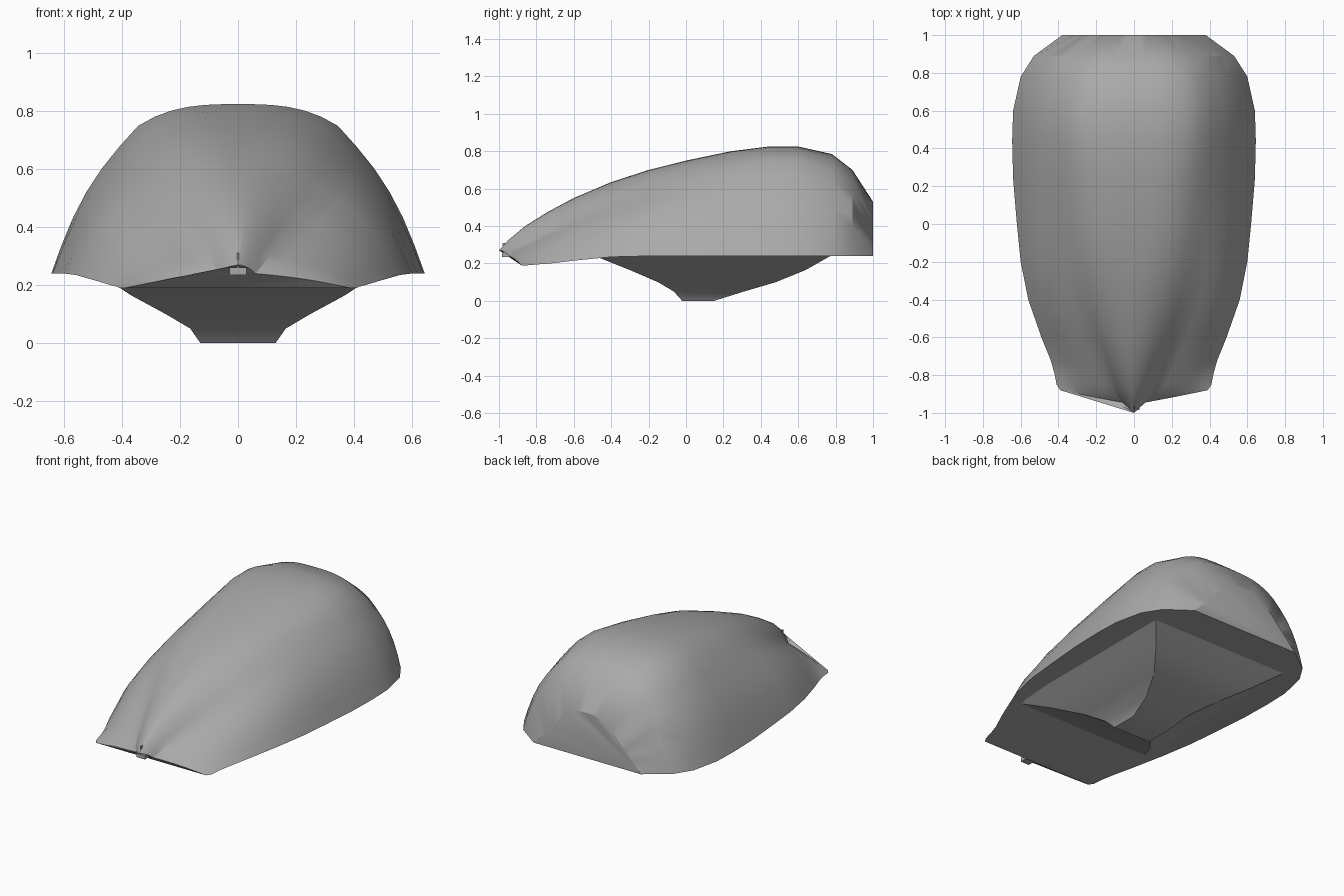
import bpy, bmesh, math

cube = bpy.data.objects.get("Cube")
if cube:
    bpy.data.objects.remove(cube, do_unlink=True)


def material(name, value):
    m = bpy.data.materials.new(name)
    m.use_nodes = True
    colour = (value, value, value, 1)
    m.diffuse_color = colour
    m.node_tree.nodes["Principled BSDF"].inputs["Base Color"].default_value = colour
    return m


grey = material("mid grey", 0.4)


def loft(name, rings, angle):
    """Skin closed rings of equal length and cap both ends."""
    bm = bmesh.new()
    rows = [[bm.verts.new(p) for p in ring] for ring in rings]
    n = len(rows[0])
    for a, b in zip(rows, rows[1:]):
        for i in range(n):
            j = (i + 1) % n
            bm.faces.new((a[i], a[j], b[j], b[i]))
    caps = [bm.faces.new(rows[0]), bm.faces.new(rows[-1])]
    bmesh.ops.triangulate(bm, faces=caps)
    bmesh.ops.recalc_face_normals(bm, faces=bm.faces)
    mesh = bpy.data.meshes.new(name)
    bm.to_mesh(mesh)
    bm.free()
    obj = bpy.data.objects.new(name, mesh)
    bpy.context.collection.objects.link(obj)
    mesh.materials.append(grey)
    bpy.ops.object.select_all(action="DESELECT")
    obj.select_set(True)
    bpy.context.view_layer.objects.active = obj
    bpy.ops.object.shade_smooth_by_angle(angle=math.radians(angle))
    return obj


# Shell stations: y, ridge z, crease x, crease z, rim x, rim z
stations = [
    (-1.0, .27, .06, .24, .39, .19),
    (-.95, .325, .08, .265, .41, .19),
    (-.86, .40, .11, .305, .42, .195),
    (-.74, .475, .16, .36, .44, .20),
    (-.6, .55, .22, .43, .49, .215),
    (-.4, .635, .29, .52, .56, .235),
    (-.2, .70, .32, .59, .60, .24),
    (0, .75, .335, .65, .62, .24),
    (.24, .80, .34, .71, .64, .24),
    (.44, .825, .345, .75, .645, .24),
    (.6, .825, .345, .75, .64, .24),
    (.78, .785, .33, .70, .60, .24),
    (.89, .70, .31, .62, .53, .24),
    (1.0, .53, .2, .42, .38, .24),
]
PANEL, WING = 6, 6


def shell_ring(y, ridge, cx, cz, rx, rz):
    # The nose reaches ahead of the crease, which reaches ahead of the rim
    nose = max(0, -.9 - y) * .55
    sweep = max(0, -.7 - y) * .4
    power = 2 if y < -.3 else 3
    bulge = .035 if y < .95 else 0
    half = []
    for i in range(PANEL):
        t = i / PANEL
        half.append((cx * t, y + nose * t, ridge - (ridge - cz) * t ** power))
    for i in range(WING + 1):
        t = i / WING
        swell = bulge * math.sin(math.pi * t) * min(1, (cz - rz) * 4)
        half.append((cx + (rx - cx) * t + swell * .8,
                     y + nose + (sweep - nose) * t,
                     cz + (rz - cz) * t + swell * .8))
    return [(-x, v, z) for x, v, z in reversed(half[1:])] + half


loft("shell", [shell_ring(*s) for s in stations], 32)

# Tapered keel under the shell: z, half width, front y, back y
keel_levels = [
    (0, .13, -.02, .15),
    (.05, .165, -.065, .31),
    (.10, .25, -.15, .48),
    (.165, .37, -.30, .64),
    (.245, .49, -.50, .78),
]
loft("keel", [[(-w, f, z), (w, f, z), (w, b, z), (-w, b, z)]
              for z, w, f, b in keel_levels], 25)


def block(name, wide, front, back, low, high):
    loft(name, [[(-wide, y, low), (wide, y, low), (wide, y, high), (-wide, y, high)]
                for y in (front, back)], 20)


# Small plug and thin fin at the nose
block("nose_plug", .03, -.985, -.93, .235, .26)
block("nose_fin", .003, -.98, -.9, .25, .31)
